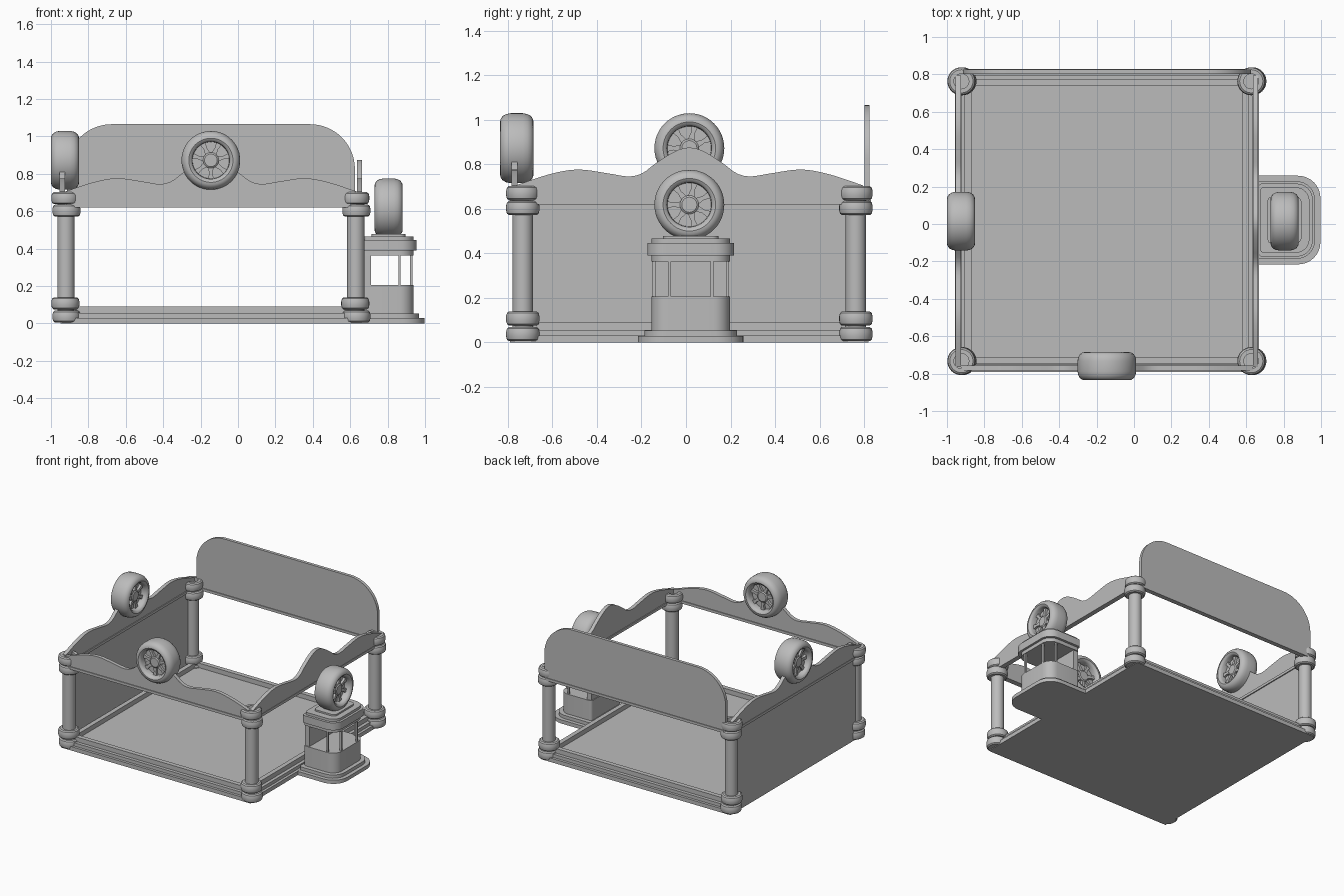
import bpy, bmesh, math
from mathutils import Matrix, Vector

if "Cube" in bpy.data.objects:
    bpy.data.objects.remove(bpy.data.objects["Cube"], do_unlink=True)

grey = bpy.data.materials.new("plain grey")
grey.use_nodes = True
COLOUR = (0.5, 0.5, 0.5, 1)
grey.diffuse_color = COLOUR
grey.node_tree.nodes["Principled BSDF"].inputs["Base Color"].default_value = COLOUR

CX, CY = -0.145, 0.015          # centre of the arena
X0, X1, Y0, Y1 = -0.95, 0.66, -0.79, 0.82
TO_X = Matrix.Rotation(math.pi / 2, 4, 'Y')
TO_Y = Matrix.Rotation(math.pi / 2, 4, 'X')


def finish(name, bm, matrix=None):
    if matrix is not None:
        bm.transform(matrix)
    bmesh.ops.recalc_face_normals(bm, faces=bm.faces)
    mesh = bpy.data.meshes.new(name)
    bm.to_mesh(mesh)
    bm.free()
    mesh.materials.append(grey)
    ob = bpy.data.objects.new(name, mesh)
    bpy.context.collection.objects.link(ob)
    bpy.ops.object.select_all(action='DESELECT')
    ob.select_set(True)
    bpy.context.view_layer.objects.active = ob
    bpy.ops.object.shade_smooth_by_angle(angle=math.radians(35))
    return ob


def prism(name, outline, z0, z1, matrix=None):
    """Extrude a 2D outline from z0 to z1."""
    bm = bmesh.new()
    face = bm.faces.new([bm.verts.new((x, y, z0)) for x, y in outline])
    top = bmesh.ops.extrude_face_region(bm, geom=[face])["geom"]
    verts = [g for g in top if isinstance(g, bmesh.types.BMVert)]
    bmesh.ops.translate(bm, verts=verts, vec=(0, 0, z1 - z0))
    return finish(name, bm, matrix)


def rounded(x0, x1, y0, y1, left=0.0, right=0.0, steps=8):
    """Rectangle outline with separate radii on its -x and +x corners."""
    pts = []
    corners = [(x1, y1, -1, -1, right), (x0, y1, 1, -1, left),
               (x0, y0, 1, 1, left), (x1, y0, -1, 1, right)]
    for i, (x, y, sx, sy, r) in enumerate(corners):
        if r == 0:
            pts.append((x, y))
            continue
        for k in range(steps + 1):
            a = math.pi / 2 * (i + k / steps)
            pts.append((x + sx * r + r * math.cos(a), y + sy * r + r * math.sin(a)))
    return pts


def box(name, x0, x1, y0, y1, z0, z1):
    return prism(name, rounded(x0, x1, y0, y1), z0, z1)


def lathe(name, profile, matrix, steps=48, closed=True):
    """Turn a profile of (radius, height) points around z."""
    bm = bmesh.new()
    verts = [bm.verts.new((r, 0, z)) for r, z in profile]
    edges = [bm.edges.new(p) for p in zip(verts, verts[1:])]
    if closed:
        edges.append(bm.edges.new((verts[-1], verts[0])))
    bmesh.ops.spin(bm, geom=verts + edges, cent=(0, 0, 0), axis=(0, 0, 1),
                   angle=2 * math.pi, steps=steps)
    bmesh.ops.remove_doubles(bm, verts=bm.verts, dist=0.0001)
    return finish(name, bm, matrix)


# Floor with stepped kerb
def kerb(name, inset, width, z0, z1):
    out = (X0 + inset, X1 - inset, Y0 + inset, Y1 - inset)
    box(name + "_front", out[0], out[1], out[2], out[2] + width, z0, z1)
    box(name + "_back", out[0], out[1], out[3] - width, out[3], z0, z1)
    box(name + "_right", out[0], out[0] + width, out[2] + width, out[3] - width, z0, z1)
    box(name + "_left", out[1] - width, out[1], out[2] + width, out[3] - width, z0, z1)


box("floor", X0, X1, Y0, Y1, 0, 0.03)
prism("floor_panel", rounded(X0 + .06, X1 - .06, Y0 + .06, Y1 - .06, .03, .03), 0.03, 0.055)
kerb("lower_kerb", 0.02, 0.05, 0.03, 0.055)
kerb("upper_kerb", 0.045, 0.035, 0.055, 0.09)

# Corner posts wrapped in stacked tyres
ring = [(0.04, -0.032), (0.062, -0.032), (0.071, -0.025), (0.075, -0.01),
        (0.075, 0.01), (0.071, 0.025), (0.062, 0.032), (0.04, 0.032)]
for px, xn in ((-0.92, "right"), (0.63, "left")):
    for py, yn in ((-0.733, "front"), (0.763, "back")):
        name = yn + "_" + xn
        lathe(name + "_post", [(0, 0), (0.046, 0), (0.046, 0.67), (0, 0.67)],
              Matrix.Translation((px, py, 0.005)), 32, False)
        for i, z in enumerate((0.037, 0.107, 0.603, 0.67)):
            shift = 0.003 * (-1) ** i
            lathe(f"{name}_post_tyre_{i + 1}", ring,
                  Matrix.Translation((px + shift, py, z)), 32)

# Wavy valances on three sides
key = [(0, 0.875), (0.06, 0.86), (0.15, 0.805), (0.21, 0.76), (0.27, 0.745),
       (0.36, 0.758), (0.5, 0.776), (0.62, 0.757), (0.78, 0.705)]


def wave(d):
    """Smooth curve through the key heights."""
    d = min(abs(d), key[-1][0])
    i = next(k for k in range(len(key) - 1) if d <= key[k + 1][0])

    def slope(k):
        if k == 0:
            return 0
        a, b = key[k - 1], key[min(k + 1, len(key) - 1)]
        return (b[1] - a[1]) / (b[0] - a[0])
    (xa, za), (xb, zb) = key[i], key[i + 1]
    h = xb - xa
    t = (d - xa) / h
    return ((2 * t**3 - 3 * t**2 + 1) * za + (t**3 - 2 * t**2 + t) * h * slope(i)
            + (3 * t**2 - 2 * t**3) * zb + (t**3 - t**2) * h * slope(i + 1))


HALF = 0.78
crest = [(HALF * (1 - k / 32), wave(HALF * (1 - k / 32))) for k in range(65)]
valance = [(-HALF, 0.62), (HALF, 0.62)] + crest
SIDE = Matrix.Rotation(math.pi / 2, 4, 'Z') @ TO_Y
prism("front_valance", valance, -0.014, 0.014, Matrix.Translation((CX, -0.77, 0)) @ TO_Y)
prism("right_valance", valance, -0.014, 0.014, Matrix.Translation((-0.94, CY, 0)) @ SIDE)
prism("left_valance", valance, -0.014, 0.014, Matrix.Translation((0.65, CY, 0)) @ SIDE)
box("front_rail", -0.9, 0.61, -0.79, -0.75, 0.62, 0.64)
box("right_rail", -0.957, -0.92, -0.72, 0.75, 0.62, 0.64)
box("left_rail", 0.63, 0.667, -0.72, 0.75, 0.62, 0.64)
box("back_rail", -0.9, 0.61, 0.795, 0.83, 0.62, 0.64)
box("right_wall", -0.95, -0.928, -0.73, 0.76, 0.03, 0.62)

# Back signboard with large rounded top corners
R = 0.24
arc = [(HALF - 0.01 - R + R * math.cos(a), 1.065 - R + R * math.sin(a))
       for a in (math.pi / 2 * k / 16 for k in range(17))]
board = [(-HALF + 0.01, 0.62), (HALF - 0.01, 0.62)] + arc + [(-x, z) for x, z in reversed(arc)]
prism("back_signboard", board, -0.012, 0.012, Matrix.Translation((CX, 0.813, 0)) @ TO_Y)

# Display wheels
half = [(0.098, 0.03), (0.1, 0.058), (0.106, 0.069), (0.118, 0.075), (0.13, 0.073),
        (0.144, 0.064), (0.153, 0.048), (0.157, 0.028)]
tyre = half + [(r, -z) for r, z in reversed(half)]
SPOKES = 7


def wheel(name, centre, turn):
    place = Matrix.Translation(centre) @ turn
    lathe(name + "_tyre", tyre, place)
    lathe(name + "_rim", [(0, 0.022), (0.1, 0.022), (0.1, -0.022), (0, -0.022)], place, 48, False)
    lathe(name + "_hub", [(0, 0.046), (0.034, 0.046), (0.042, 0.04), (0.042, -0.04),
                          (0.034, -0.046), (0, -0.046)], place, 28, False)
    spoke = [(0.03, -0.016), (0.07, -0.009), (0.1, -0.016),
             (0.1, 0.016), (0.07, 0.009), (0.03, 0.016)]
    for k in range(SPOKES):
        spin = Matrix.Rotation(2 * math.pi * (k + 0.25) / SPOKES, 4, 'Z')
        prism(f"{name}_spoke_{k + 1}", spoke, -0.04, 0.04, place @ spin)


wheel("front_wheel", (CX, -0.76, 0.872), TO_Y)
wheel("right_wheel", (-0.925, CY, 0.872), TO_X)
wheel("booth_wheel", (0.805, CY, 0.618), TO_X)

# Ticket booth: plinth, body, roof as stacked rounded slabs
BY = 0.021
for name, x0, x1, hy, r, z0, z1 in (
        ("booth_plinth", 0.64, 0.997, 0.237, 0.12, 0, 0.028),
        ("booth_step", 0.65, 0.968, 0.208, 0.1, 0.028, 0.053),
        ("booth_body", 0.665, 0.938, 0.176, 0.075, 0.053, 0.205),
        ("booth_lintel", 0.665, 0.938, 0.176, 0.075, 0.362, 0.39),
        ("booth_roof", 0.665, 0.955, 0.195, 0.085, 0.39, 0.447),
        ("booth_roof_cap", 0.675, 0.938, 0.176, 0.075, 0.447, 0.466),
        ("booth_wheel_stand", 0.715, 0.895, 0.125, 0.03, 0.466, 0.478)):
    prism(name, rounded(x0, x1, BY - hy, BY + hy, 0.02, r), z0, z1)
box("booth_back_wall", 0.67, 0.71, BY - 0.168, BY + 0.168, 0.205, 0.362)
for s, side in ((-1, "front"), (1, "back")):
    y = BY + s * 0.166
    box(side + "_booth_side_mullion", 0.858, 0.87, y - 0.007, y + 0.007, 0.205, 0.362)
    y = BY + s * 0.095
    box(side + "_booth_window_mullion", 0.92, 0.934, y - 0.007, y + 0.007, 0.205, 0.362)
